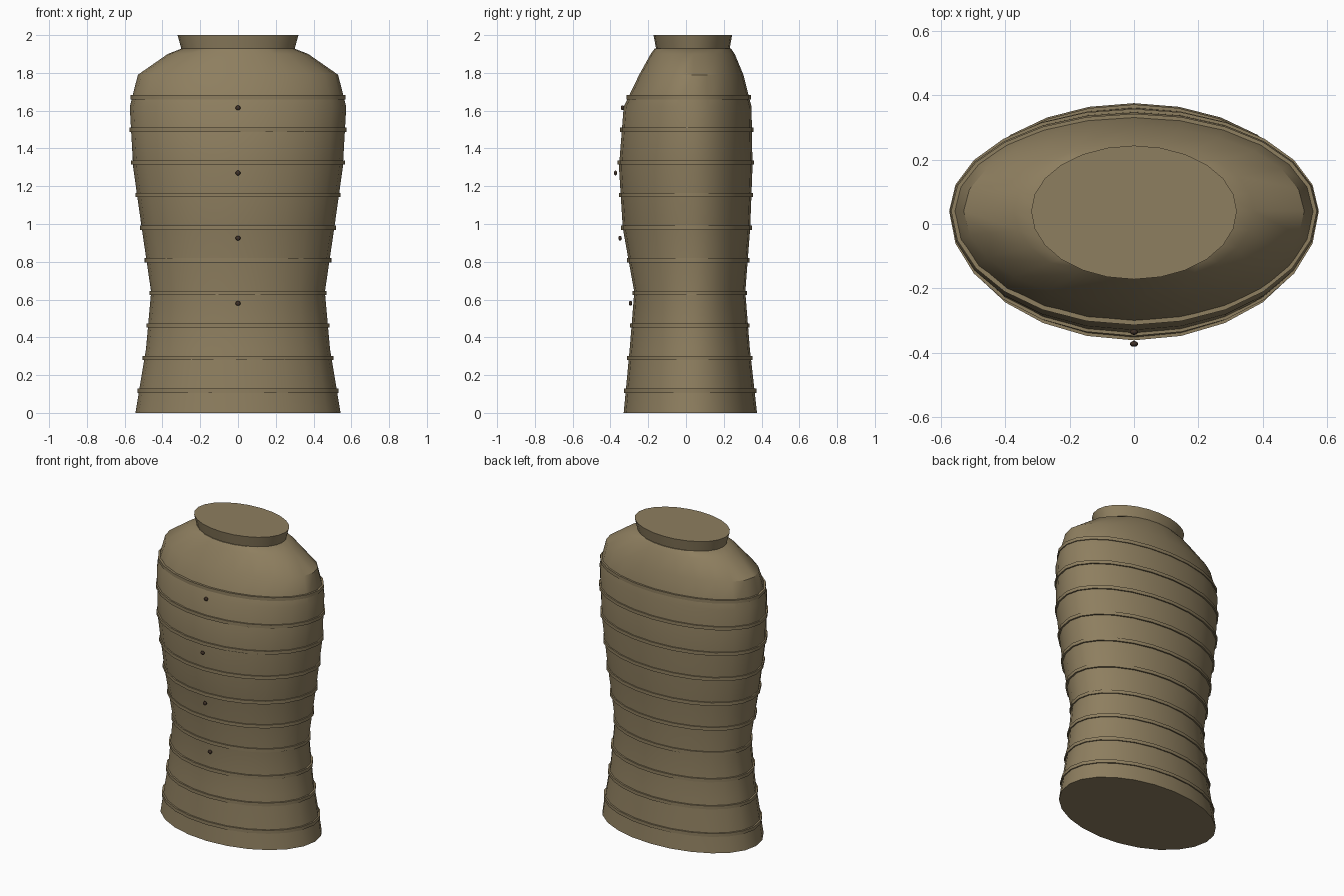
import bpy, bmesh, math

if "Cube" in bpy.data.objects:
    bpy.data.objects.remove(bpy.data.objects["Cube"])

SEG = 24
CY = 0.04   # y of the widest line
# z, half width, front y, back y
PROFILE = [
    (0.00, 0.543, -0.330, 0.376),
    (0.34, 0.487, -0.298, 0.338),
    (0.64, 0.460, -0.274, 0.314),
    (0.98, 0.510, -0.335, 0.340),
    (1.30, 0.555, -0.355, 0.352),
    (1.62, 0.573, -0.330, 0.347),
    (1.79, 0.530, -0.248, 0.304),
    (1.90, 0.372, -0.187, 0.258),
    (1.93, 0.295, -0.165, 0.238),
]


def material(name, color):
    m = bpy.data.materials.new(name)
    m.diffuse_color = (*color, 1)
    m.use_nodes = True
    m.node_tree.nodes["Principled BSDF"].inputs["Base Color"].default_value = m.diffuse_color
    return m


def section(z):
    for a, b in zip(PROFILE, PROFILE[1:]):
        if a[0] <= z <= b[0]:
            t = (z - a[0]) / (b[0] - a[0])
            return tuple(p + (q - p) * t for p, q in zip(a, b))


def grow(s, d, z):
    return (z, s[1] + d, s[2] - d, s[3] + d)


def loft(name, sections, mat, closed=False):
    """Skin half-ellipse pairs; closed joins last ring to first, else cap both ends."""
    bm = bmesh.new()
    rings = []
    for z, w, f, b in sections:
        ring = []
        for i in range(SEG):
            a = 2 * math.pi * i / SEG
            d = b - CY if math.sin(a) > 0 else CY - f
            ring.append(bm.verts.new((w * math.cos(a), CY + d * math.sin(a), z)))
        rings.append(ring)
    pairs = list(zip(rings, rings[1:]))
    if closed:
        pairs.append((rings[-1], rings[0]))
    else:
        bm.faces.new(rings[0][::-1])
        bm.faces.new(rings[-1])
    for r, s in pairs:
        for i in range(SEG):
            j = (i + 1) % SEG
            bm.faces.new((r[i], r[j], s[j], s[i]))
    bmesh.ops.recalc_face_normals(bm, faces=bm.faces[:])
    me = bpy.data.meshes.new(name)
    bm.to_mesh(me)
    bm.free()
    ob = bpy.data.objects.new(name, me)
    bpy.context.collection.objects.link(ob)
    me.materials.append(mat)
    smooth(ob)
    return ob


def smooth(ob):
    bpy.ops.object.select_all(action='DESELECT')
    ob.select_set(True)
    bpy.context.view_layer.objects.active = ob
    bpy.ops.object.shade_smooth_by_angle(angle=math.radians(35))


cloth = material("cloth", (0.27, 0.21, 0.115))
dark = material("button_dark", (0.05, 0.03, 0.02))

# quilted torso and collar
loft("torso", PROFILE, cloth)
loft("collar", [(1.91, 0.295, -0.155, 0.228), (2.0, 0.32, -0.172, 0.244)], cloth)

# raised seams around the torso
for k in range(10):
    z = 0.117 + 0.1727 * k
    lo, hi = section(z - 0.011), section(z + 0.011)
    mid = section(z)
    loft(f"seam_{k + 1}", [
        grow(lo, -0.012, z - 0.011), grow(mid, 0.009, z - 0.011),
        grow(mid, 0.009, z + 0.011), grow(hi, -0.012, z + 0.011)], cloth, True)

# front buttons
for k, y in enumerate((-0.294, -0.349, -0.373, -0.336)):
    bpy.ops.mesh.primitive_uv_sphere_add(
        segments=12, ring_count=8, radius=0.013, location=(0, y, 0.58 + 0.345 * k))
    ob = bpy.context.object
    ob.name = f"button_{k + 1}"
    ob.scale = (1, 0.7, 1)
    ob.data.materials.append(dark)
    smooth(ob)
